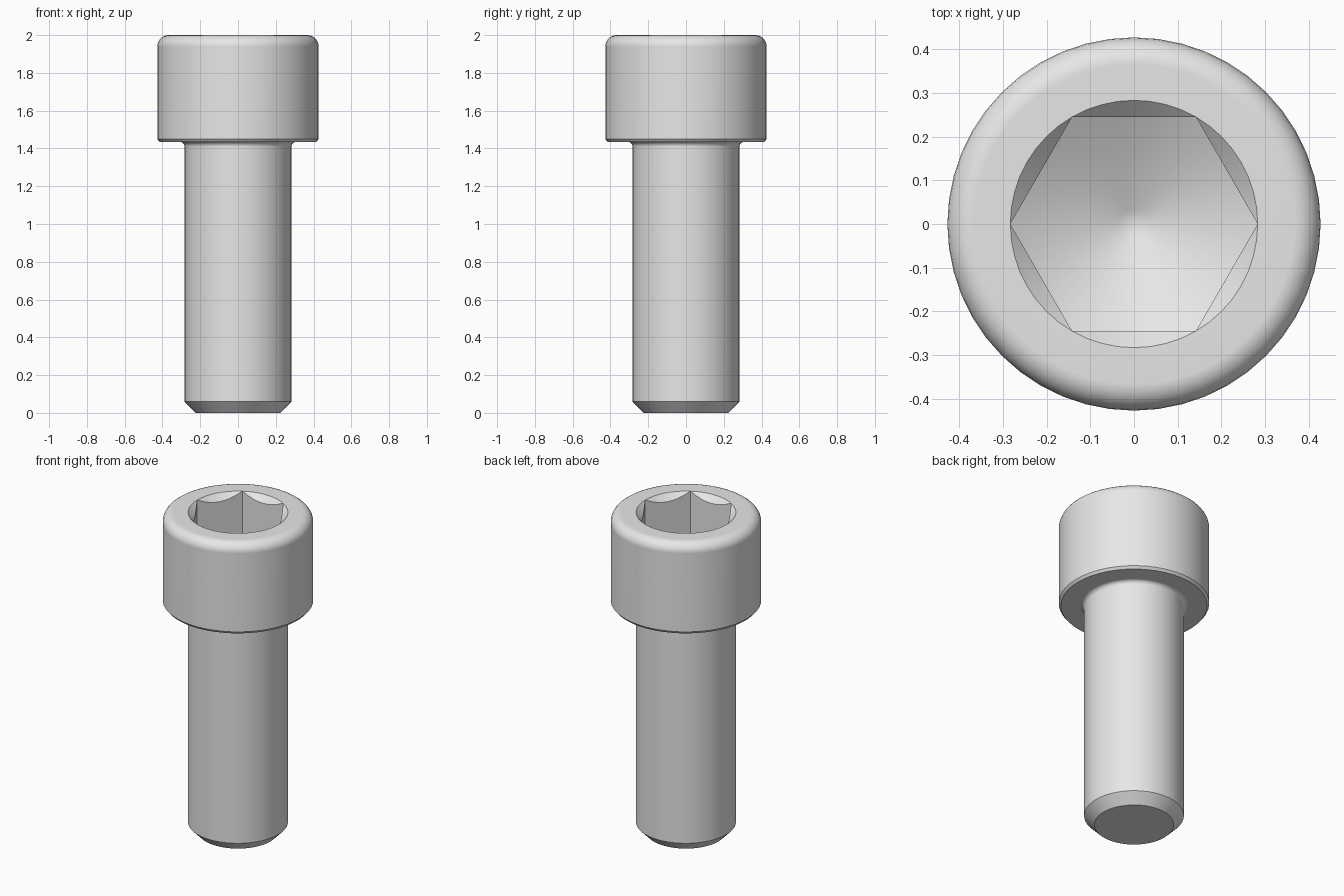
import bpy, bmesh, math

cube = bpy.data.objects.get("Cube")
if cube:
    bpy.data.objects.remove(cube, do_unlink=True)

SEGMENTS = 48                       # a multiple of six, so hex corners land on vertices
HEAD_R, SHANK_R, SOCKET_R = 0.427, 0.283, 0.283
HEAD_BASE, TOP = 1.435, 2.0
SOCKET_FLOOR = 1.715
CONE_SLOPE = math.tan(math.radians(30))


def hex_radius(angle):
    """Distance from the axis to a hexagon with corners on the x axis."""
    side = math.radians(60)
    return SOCKET_R * math.cos(side / 2) / math.cos(angle % side - side / 2)


def arc(cx, cz, radius, start, end, steps):
    """Points of a rounded corner in the radius/height plane."""
    points = []
    for i in range(steps + 1):
        a = math.radians(start + (end - start) * i / steps)
        points.append((cx + radius * math.cos(a), cz + radius * math.sin(a)))
    return points


def circle_ring(r, z):
    return lambda a: (r, z)


def hex_ring(z, slope):
    """Hexagonal ring lying on a cone that passes through its corners."""
    return lambda a: (hex_radius(a), z - (SOCKET_R - hex_radius(a)) * slope)


# Outer profile: tip chamfer, shank, neck fillet, head chamfer, rounded head rim
fillet, rim = 0.025, 0.06
profile = [(0.225, 0), (SHANK_R, 0.06)]
profile += arc(SHANK_R + fillet, HEAD_BASE - fillet, fillet, 180, 90, 4)
profile += [(HEAD_R - 0.012, HEAD_BASE), (HEAD_R, HEAD_BASE + 0.015)]
profile += arc(HEAD_R - rim, TOP - rim, rim, 0, 90, 6)
rings = [circle_ring(r, z) for r, z in profile]

# Hex socket: round mouth, scalloped countersink, walls, conical drill floor
drill_r = 0.035
rings += [
    circle_ring(SOCKET_R, TOP),
    hex_ring(TOP, 1),
    lambda a: (hex_radius(a), SOCKET_FLOOR - (SOCKET_R - hex_radius(a)) * CONE_SLOPE),
    circle_ring(drill_r, SOCKET_FLOOR - (SOCKET_R - drill_r) * CONE_SLOPE),
]

# Skin the rings
bm = bmesh.new()
loops = []
for ring in rings:
    loop = []
    for i in range(SEGMENTS):
        a = math.tau * i / SEGMENTS
        r, z = ring(a)
        loop.append(bm.verts.new((r * math.cos(a), r * math.sin(a), z)))
    loops.append(loop)
for low, high in zip(loops, loops[1:]):
    for i in range(SEGMENTS):
        j = (i + 1) % SEGMENTS
        bm.faces.new((low[i], low[j], high[j], high[i]))
bm.faces.new(list(reversed(loops[0])))
bm.faces.new(loops[-1])
bmesh.ops.remove_doubles(bm, verts=bm.verts, dist=0.0001)
bmesh.ops.recalc_face_normals(bm, faces=bm.faces)

mesh = bpy.data.meshes.new("socket_head_screw")
bm.to_mesh(mesh)
bm.free()
screw = bpy.data.objects.new("socket_head_screw", mesh)
bpy.context.collection.objects.link(screw)

# Plain steel colour
steel = bpy.data.materials.new("steel_grey")
steel.use_nodes = True
colour = (0.8, 0.8, 0.8, 1)
steel.diffuse_color = colour
steel.node_tree.nodes["Principled BSDF"].inputs["Base Color"].default_value = colour
mesh.materials.append(steel)

# Smooth round surfaces, crisp chamfers and socket edges
bpy.ops.object.select_all(action="DESELECT")
screw.select_set(True)
bpy.context.view_layer.objects.active = screw
bpy.ops.object.shade_smooth_by_angle(angle=math.radians(35))
weighted = screw.modifiers.new("weighted_normals", "WEIGHTED_NORMAL")
weighted.keep_sharp = True
